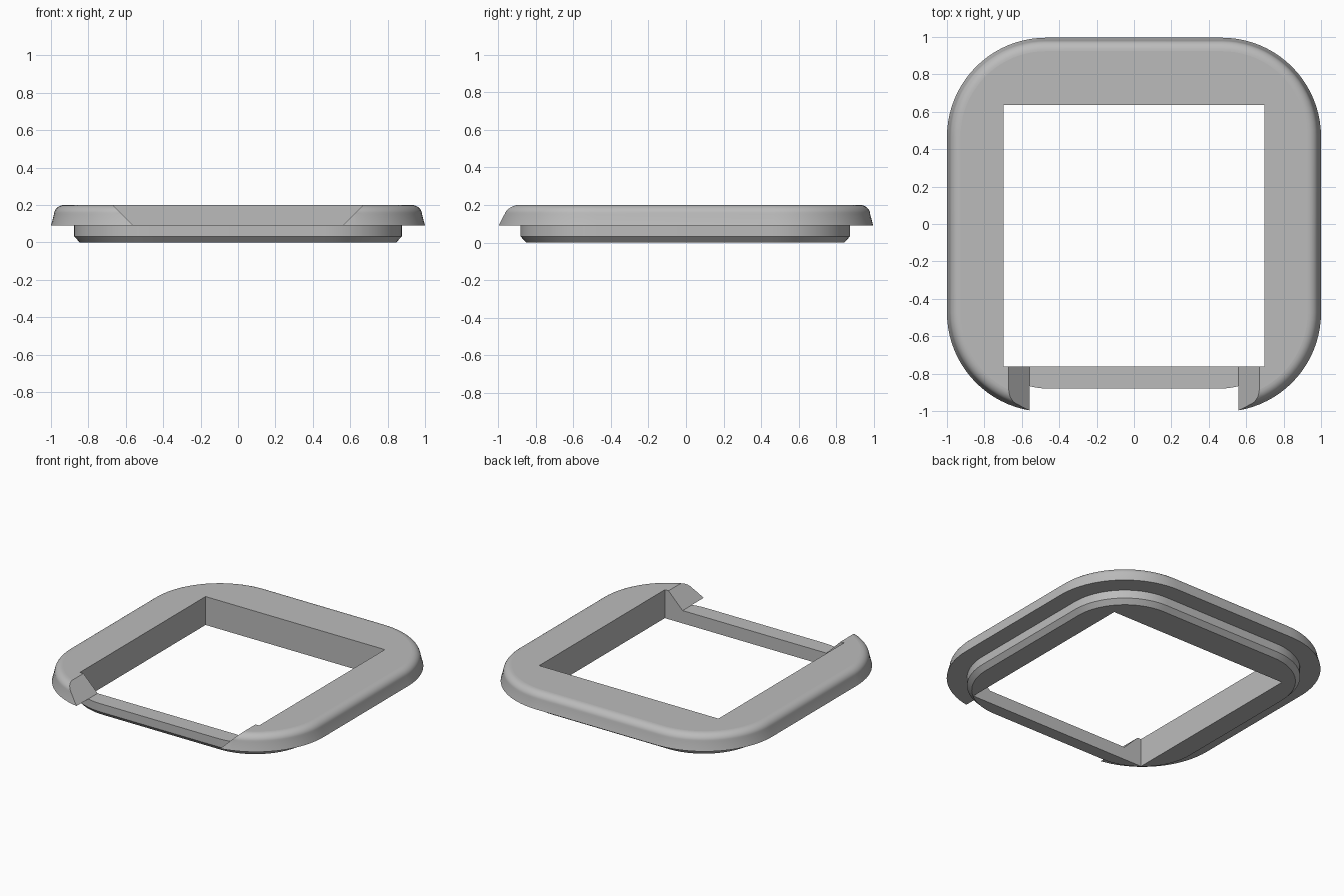
import bpy
import bmesh
from math import sin, cos, pi, radians

default_cube = bpy.data.objects.get("Cube")
if default_cube:
    bpy.data.objects.remove(default_cube, do_unlink=True)

SHIFT = -0.004   # plates sit slightly forward of the origin
STEP = 0.09      # height where the rim rests on the base

grey = bpy.data.materials.new("plain grey")
grey.use_nodes = True
colour = (0.5, 0.5, 0.5, 1)
grey.diffuse_color = colour
grey.node_tree.nodes["Principled BSDF"].inputs["Base Color"].default_value = colour


def rounded_square(half, radius, z, segments=20):
    """Outline of a square with rounded corners."""
    c = half - radius
    points = []
    for k, (sx, sy) in enumerate([(1, 1), (-1, 1), (-1, -1), (1, -1)]):
        for i in range(segments + 1):
            a = pi / 2 * (k + i / segments)
            points.append((sx * c + radius * cos(a), sy * c + radius * sin(a) + SHIFT, z))
    return points


def add_object(name, bm):
    bmesh.ops.recalc_face_normals(bm, faces=bm.faces)
    mesh = bpy.data.meshes.new(name)
    bm.to_mesh(mesh)
    bm.free()
    mesh.materials.append(grey)
    obj = bpy.data.objects.new(name, mesh)
    bpy.context.collection.objects.link(obj)
    return obj


def plate(name, half, radius, profile):
    """Stack rounded outlines along a list of (inset, height) pairs."""
    bm = bmesh.new()
    rings = [[bm.verts.new(p) for p in rounded_square(half - d, radius - d, z)]
             for d, z in profile]
    for low, high in zip(rings, rings[1:]):
        for i in range(len(low)):
            j = (i + 1) % len(low)
            bm.faces.new((low[i], low[j], high[j], high[i]))
    bm.faces.new(rings[0][::-1])
    bm.faces.new(rings[-1])
    return add_object(name, bm)


def prism(name, section, y0, y1):
    """Extrude an x-z section along y, as a hidden cutter."""
    bm = bmesh.new()
    face = bm.faces.new([bm.verts.new((x, y0, z)) for x, z in section])
    new = bmesh.ops.extrude_face_region(bm, geom=[face])["geom"]
    bmesh.ops.translate(bm, vec=(0, y1 - y0, 0),
                        verts=[v for v in new if isinstance(v, bmesh.types.BMVert)])
    obj = add_object(name, bm)
    obj.hide_render = True
    return obj


def cut(obj, cutter):
    mod = obj.modifiers.new("cut", "BOOLEAN")
    mod.operation = "DIFFERENCE"
    mod.solver = "EXACT"
    mod.object = cutter
    bpy.context.view_layer.objects.active = obj
    bpy.ops.object.modifier_apply(modifier=mod.name)


# Rim: leaning side that rounds over into the flat top
shoulder = [(0.016 + 0.056 * (1 - cos(t)), 0.15 + 0.05 * sin(t))
            for t in [pi / 2 * i / 8 for i in range(9)]]
rim = plate("rim", 1.0, 0.53, [(0, STEP)] + shoulder)

# Base: straight lip with a chamfered lower edge
base = plate("base", 0.876, 0.42, [(0.03, 0), (0, 0.032), (0, STEP)])

# Square opening through both plates, and a sloped notch in the front of the rim
opening = prism("opening_cutter", [(-0.698, -0.5), (0.698, -0.5), (0.698, 0.5), (-0.698, 0.5)],
                -0.762, 0.636)
notch = prism("notch_cutter", [(-0.52, 0.05), (0.52, 0.05), (0.72, 0.25), (-0.72, 0.25)],
              -1.2, -0.5)
cut(rim, opening)
cut(base, opening)
cut(rim, notch)
for cutter in (opening, notch):
    bpy.data.objects.remove(cutter, do_unlink=True)

# Smooth the curved sides and keep the level faces flat
for obj in (rim, base):
    bpy.ops.object.select_all(action="DESELECT")
    obj.select_set(True)
    bpy.context.view_layer.objects.active = obj
    bpy.ops.object.shade_smooth_by_angle(angle=radians(25))
    for face in obj.data.polygons:
        if abs(face.normal.z) > 0.999:
            face.use_smooth = False
